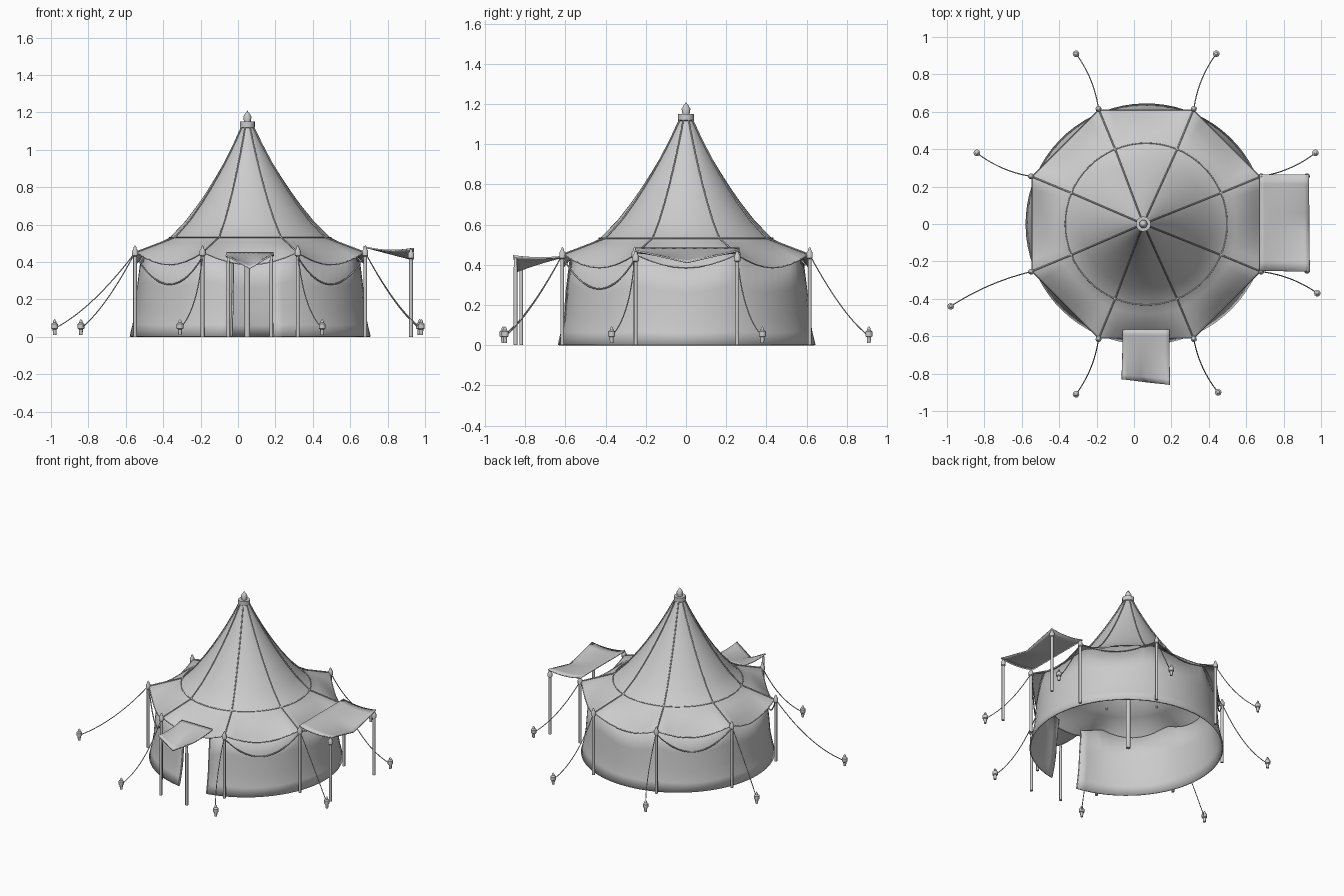
import bpy, bmesh, math
from mathutils import Vector

if "Cube" in bpy.data.objects:
    bpy.data.objects.remove(bpy.data.objects["Cube"])

canvas = bpy.data.materials.new("light grey")
canvas.use_nodes = True
canvas.diffuse_color = (0.6, 0.6, 0.6, 1)
canvas.node_tree.nodes["Principled BSDF"].inputs["Base Color"].default_value = (0.6, 0.6, 0.6, 1)

PEAK_X = 0.05       # pole axis; the lower tent leans slightly off it
EAVE_R, EAVE_Z = 0.66, 0.45
RING_R, RING_Z = 0.43, 0.53
CORNERS = [math.radians(22.5 + 45 * i) for i in range(8)]


def polar(r, a, z):
    lean = 0.015 * min(r / RING_R, 1)
    return Vector((PEAK_X + lean + r * math.cos(a), r * math.sin(a), z))


def add_object(name, mesh, thickness=0, sharp=40):
    obj = bpy.data.objects.new(name, mesh)
    bpy.context.collection.objects.link(obj)
    mesh.materials.clear()
    mesh.materials.append(canvas)
    bpy.ops.object.select_all(action='DESELECT')
    obj.select_set(True)
    bpy.context.view_layer.objects.active = obj
    bpy.ops.object.shade_smooth_by_angle(angle=math.radians(sharp))
    if thickness:
        mod = obj.modifiers.new("thickness", 'SOLIDIFY')
        mod.thickness = thickness
        mod.offset = 0


def sheet(name, rows, closed=False, thickness=0, sharp=40):
    """Skin a list of point rows; closed joins each row's ends."""
    bm = bmesh.new()
    grid = [[bm.verts.new(p) for p in row] for row in rows]
    n = len(rows[0])
    for low, high in zip(grid, grid[1:]):
        for j in range(n if closed else n - 1):
            k = (j + 1) % n
            bm.faces.new((low[j], low[k], high[k], high[j]))
    bmesh.ops.remove_doubles(bm, verts=bm.verts, dist=0.0001)
    bmesh.ops.recalc_face_normals(bm, faces=bm.faces)
    mesh = bpy.data.meshes.new(name)
    bm.to_mesh(mesh)
    bm.free()
    add_object(name, mesh, thickness, sharp)


def lathe(name, x, y, profile, sides=12):
    turns = [2 * math.pi * i / sides for i in range(sides)]
    rows = [[(x + r * math.cos(t), y + r * math.sin(t), z) for t in turns] for r, z in profile]
    sheet(name, rows, closed=True)


def rope(name, points, radius=0.003, closed=False):
    curve = bpy.data.curves.new(name, 'CURVE')
    curve.dimensions = '3D'
    curve.bevel_depth = radius
    curve.bevel_resolution = 1
    spline = curve.splines.new('POLY')
    spline.points.add(len(points) - 1)
    for sp, p in zip(spline.points, points):
        sp.co = (*p, 1)
    spline.use_cyclic_u = closed
    temp = bpy.data.objects.new(name + "_path", curve)
    mesh = bpy.data.meshes.new_from_object(temp)
    bpy.data.objects.remove(temp)
    add_object(name, mesh, sharp=80)


def sagging(a, b, sag, bow=0, steps=14):
    """Points from a to b, hanging by sag and bowed sideways."""
    a, b = Vector(a), Vector(b)
    side = (b - a).cross(Vector((0, 0, -1))).normalized()
    pts = []
    for i in range(steps + 1):
        t = i / steps
        swell = 4 * t * (1 - t)
        pts.append(a.lerp(b, t) + side * bow * swell - Vector((0, 0, sag * swell)))
    return pts


# Roof: round concave peak that blends into an octagonal, sagging eave
peak = [(0.03, 1.12), (0.075, 1.03), (0.13, 0.93), (0.172, 0.86), (0.22, 0.785),
        (0.272, 0.71), (0.342, 0.62), (RING_R, RING_Z)]
STEPS = 8
roof_angles = [CORNERS[0] + math.radians(45 / STEPS) * i for i in range(8 * STEPS)]


def roof_point(r, z, i, blend):
    t = (i % STEPS) / STEPS
    flat = math.cos(math.pi / 8) / math.cos(math.radians(45 * t - 22.5))
    r *= 1 + blend * (flat - 1)
    return polar(r, roof_angles[i], z - blend ** 2 * 0.065 * 4 * t * (1 - t))


rows = [[roof_point(r, z, i, 0) for i in range(len(roof_angles))] for r, z in peak]
for s in (0.25, 0.5, 0.75, 1):
    r = RING_R + (EAVE_R - RING_R) * s
    z = RING_Z + (EAVE_Z - RING_Z) * s
    rows.append([roof_point(r, z, i, s) for i in range(len(roof_angles))])
sheet("roof", rows, closed=True, sharp=60)
rope("eave_rope", rows[-1], closed=True)
rope("roof_ring_rope", [polar(RING_R + 0.003, a, RING_Z + 0.002) for a in roof_angles], closed=True)

# Round wall with a flared hem, open at the door, its top following the roof
start, end = math.radians(-79), math.radians(261)
wall_angles = [start + (end - start) * i / 68 for i in range(69)]


def wall_top(a):
    t = (math.degrees(a) - 22.5) / 45 % 1
    return 0.462 - 0.055 * 4 * t * (1 - t)


wall_profile = [(0.64, 0), (0.625, 0.15), (0.61, 0.35), (0.6, 0.65), (0.582, 1)]
wall = [[polar(r, a, f * wall_top(a)) for a in wall_angles] for r, f in wall_profile]
sheet("wall", wall, thickness=0.01, sharp=60)
for n, column in enumerate((0, -1), 1):
    rope(f"door_jamb_{n}", [row[column] + Vector((0, 0, 0.004)) for row in wall], 0.006)

# Centre pole, collar and finial
lathe("centre_pole", PEAK_X, 0, [(0, 0), (0.015, 0), (0.015, 1.1), (0, 1.1)])
lathe("peak_collar", PEAK_X, 0, [(0, 1.09), (0.03, 1.09), (0.032, 1.115), (0.04, 1.12), (0.04, 1.15),
                                 (0.018, 1.15), (0.022, 1.175), (0.014, 1.19), (0, 1.21)], 16)


def post(name, x, y, top, cap=True):
    shape = [(0, 0), (0.01, 0), (0.01, top - 0.06)]
    if cap:
        shape += [(0.016, top - 0.055), (0.016, top - 0.03), (0.009, top - 0.02)]
    lathe(name, x, y, shape + [(0.007, top - 0.01), (0, top)], 10)


# Eave posts, ridge ropes, guy ropes and pegs
pegs = [(0.97, 0.38), (0.44, 0.91), (-0.31, 0.91), (-0.84, 0.38),
        (-0.98, -0.44), (-0.31, -0.91), (0.45, -0.9), (0.98, -0.37)]
peg_shape = [(0, 0.01), (0.009, 0.01), (0.011, 0.04), (0.018, 0.044),
             (0.018, 0.068), (0.009, 0.076), (0.008, 0.085), (0, 0.095)]
for n, (a, (px, py)) in enumerate(zip(CORNERS, pegs), 1):
    top = polar(EAVE_R + 0.006, a, EAVE_Z)
    post(f"eave_post_{n}", top.x, top.y, 0.49)
    ridge = [polar(r + 0.004, a, z + 0.003) for r, z in peak]
    rope(f"ridge_rope_{n}", ridge + [polar(EAVE_R, a, EAVE_Z + 0.003)], 0.004)
    knot = polar(RING_R, a, RING_Z)
    lathe(f"ridge_knot_{n}", knot.x, knot.y, [(0, RING_Z - 0.01), (0.011, RING_Z), (0, RING_Z + 0.014)], 8)
    lathe(f"peg_{n}", px, py, peg_shape, 10)
    bow = 0.02 if n % 2 == 0 else -0.02
    rope(f"guy_rope_{n}", sagging(top, (px, py, 0.045), 0.05, bow))

# Deep rope swags on three diagonal sides
for n in (2, 4, 6):
    a = polar(EAVE_R, CORNERS[n], 0.43)
    b = polar(EAVE_R, CORNERS[n + 1], 0.43)
    rope(f"swag_rope_{n // 2}", sagging(a, b, 0.15), 0.004)


# Awnings: sheets hung from four corners, the outer edge drooping to a point
def awning(name, inner_a, inner_b, outer_a, outer_b, droop, belly):
    rows, steps = [], 10
    for i in range(steps + 1):
        u = i / steps
        a = Vector(inner_a).lerp(Vector(outer_a), u)
        b = Vector(inner_b).lerp(Vector(outer_b), u)
        row = []
        for j in range(steps + 1):
            v = j / steps
            p = a.lerp(b, v)
            p.z -= droop * u ** 2 * (1 - abs(2 * v - 1)) + belly * 4 * u * (1 - u)
            row.append(p)
        rows.append(row)
    sheet(name, rows, thickness=0.008, sharp=60)


awning("side_awning", (0.67, -0.25, 0.482), (0.67, 0.265, 0.482),
       (0.94, -0.255, 0.472), (0.935, 0.265, 0.472), 0.06, 0.015)
awning("door_awning", (-0.06, -0.565, 0.448), (0.19, -0.565, 0.448),
       (-0.065, -0.83, 0.437), (0.19, -0.86, 0.445), 0.075, 0.012)
for n, (x, y, top) in enumerate([(0.925, -0.25, 0.475), (0.925, 0.255, 0.475)], 1):
    post(f"side_awning_post_{n}", x, y, top)
for n, (x, y, top) in enumerate([(-0.052, -0.82, 0.43), (0.178, -0.848, 0.44)], 1):
    post(f"door_awning_post_{n}", x, y, top, cap=False)
